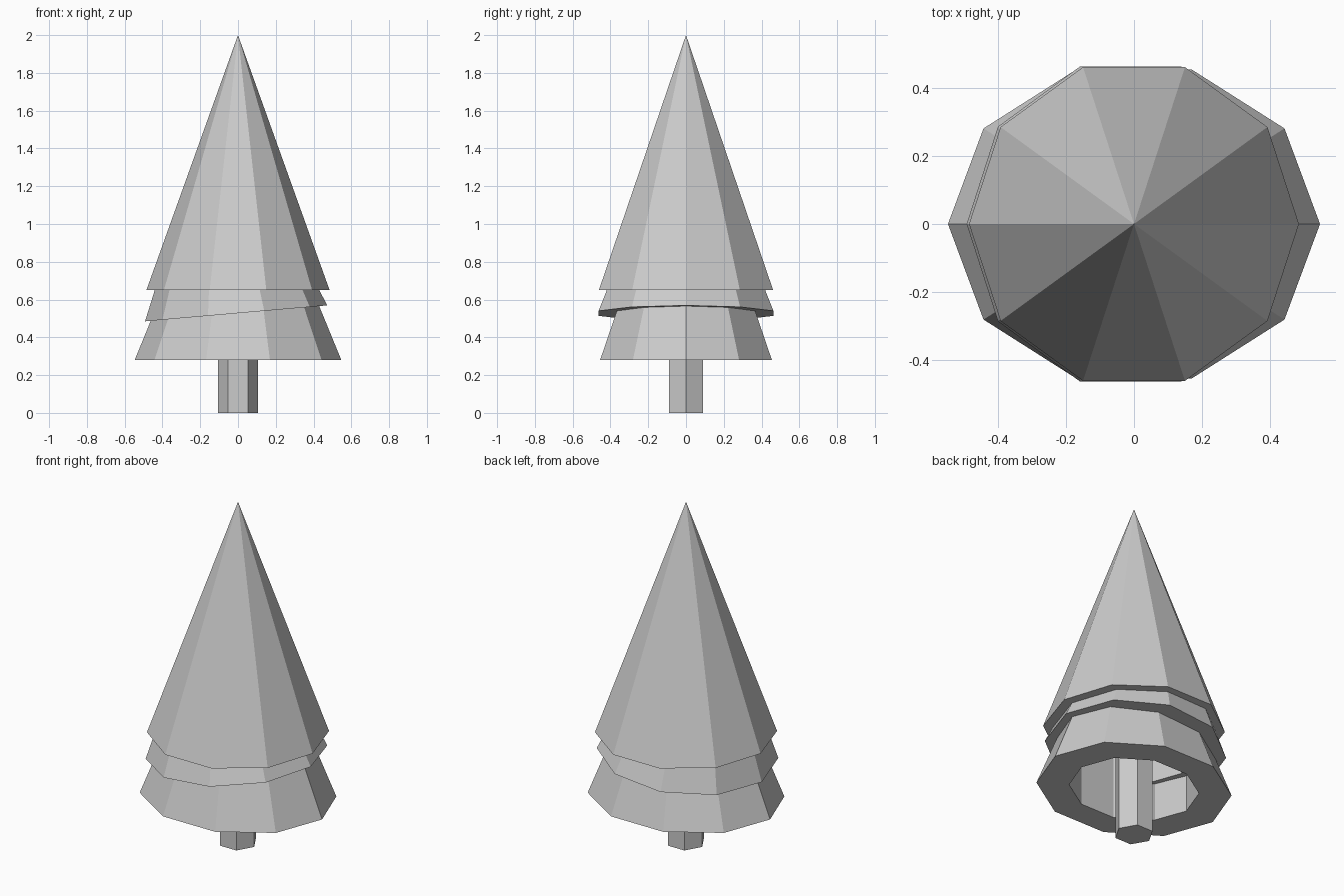
import bpy, bmesh
from math import cos, sin, pi, radians

if "Cube" in bpy.data.objects:
    bpy.data.objects.remove(bpy.data.objects["Cube"])


def build(name, sides, profile, closed=False, squash=1.0, loc=(0, 0, 0), tilt=0.0):
    """Revolve (radius, z) points into a flat-faced part; radius 0 makes a tip.
    Open profiles are capped at the ends, closed ones make a hollow ring."""
    bm = bmesh.new()
    rings = []
    for r, z in profile:
        count = sides if r > 0 else 1
        rings.append([bm.verts.new((r * cos(2 * pi * i / sides),
                                    r * squash * sin(2 * pi * i / sides), z))
                      for i in range(count)])
    pairs = list(zip(rings, rings[1:]))
    if closed:
        pairs.append((rings[-1], rings[0]))
    for a, b in pairs:
        for i in range(sides):
            j = (i + 1) % sides
            if len(b) == 1:
                bm.faces.new((a[i], a[j], b[0]))
            else:
                bm.faces.new((a[i], a[j], b[j], b[i]))
    if not closed:
        for ring in (rings[0], rings[-1]):
            if len(ring) > 1:
                bm.faces.new(ring)
    bmesh.ops.recalc_face_normals(bm, faces=bm.faces)
    mesh = bpy.data.meshes.new(name)
    bm.to_mesh(mesh)
    bm.free()
    obj = bpy.data.objects.new(name, mesh)
    obj.location = loc
    obj.rotation_euler = (0, tilt, 0)
    bpy.context.collection.objects.link(obj)
    return obj


def skirt(name, radius, height, **kw):
    """Ring of branches: sloped outside, flat underside, upright inside."""
    inner = radius * 0.665
    return build(name, 10, [(inner, 0), (radius, 0),
                            (radius - 0.41 * height, height), (inner, height)],
                 closed=True, **kw)


# Hexagonal trunk
build("trunk", 6, [(0.105, 0), (0.105, 0.65)])

# Lower branches, narrower front to back
skirt("lower_branches", 0.547, 0.37, squash=0.874, loc=(0, 0, 0.28))

# Middle branches, tipped sideways
skirt("middle_branches", 0.484, 0.30, squash=1.006, loc=(-0.01, 0, 0.527),
      tilt=radians(-5))

# Tall pointed crown
build("crown", 10, [(0.485, 0.65), (0, 2.0)])
